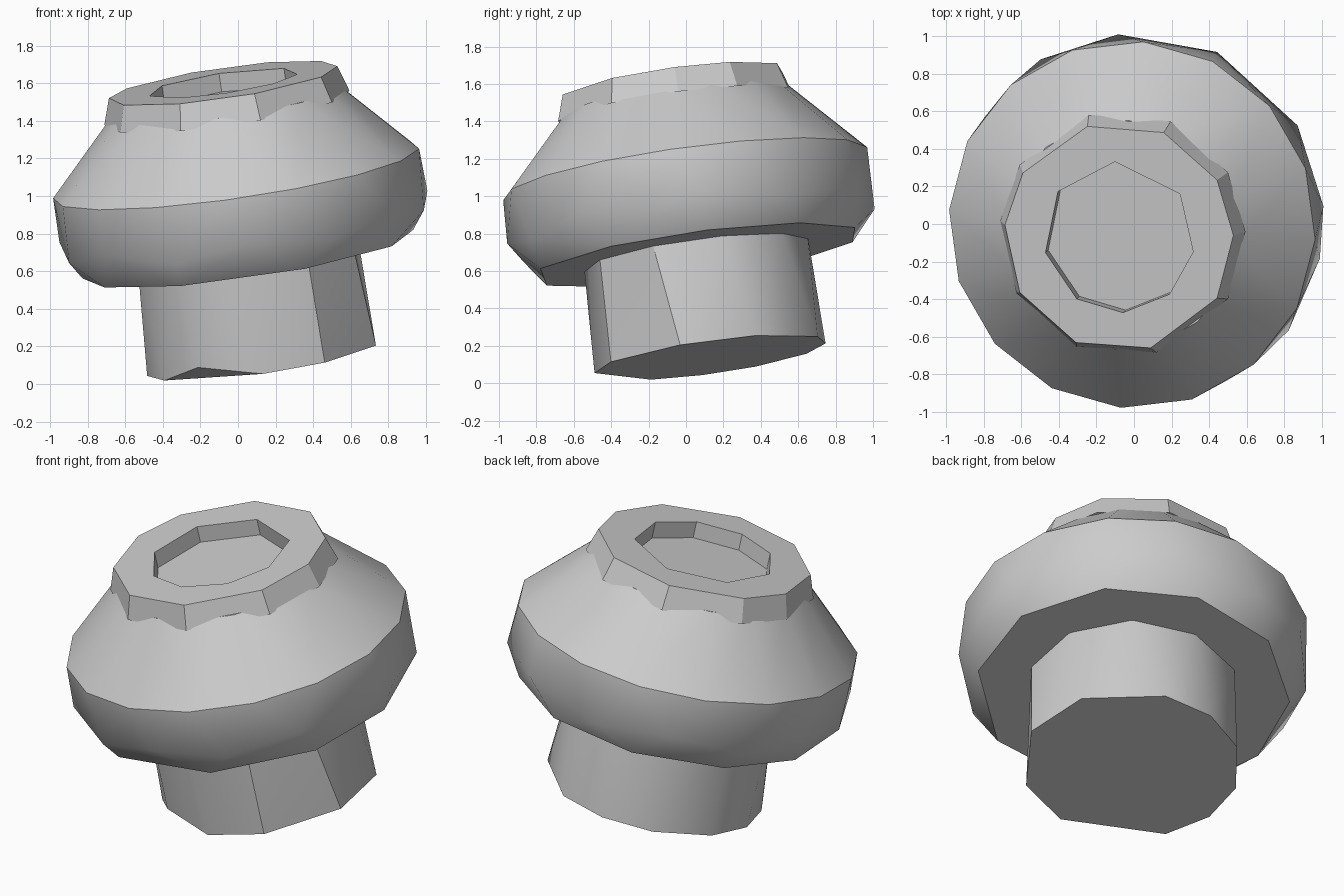
import bpy
import bmesh
import math
from mathutils import Vector

cube = bpy.data.objects.get("Cube")
if cube:
    bpy.data.objects.remove(cube)

# Single plain grey finish
grey = bpy.data.materials.new("plain_grey")
grey.use_nodes = True
colour = (0.6, 0.6, 0.6, 1)
grey.diffuse_color = colour
grey.node_tree.nodes["Principled BSDF"].inputs["Base Color"].default_value = colour

# The whole knob leans: rings are placed along this tilted axis
TOP = Vector((-0.08, -0.07, 1.6))
AXIS = Vector((-0.146, -0.137, 1)).normalized()
SIDE = (Vector((1, 0, 0)) - AXIS * AXIS.x).normalized()
FORE = AXIS.cross(SIDE)


def point(angle, radius, depth):
    a = math.radians(angle)
    return TOP - AXIS * depth + (SIDE * math.cos(a) + FORE * math.sin(a)) * radius


def ring(bm, angles, radius, depth):
    return [bm.verts.new(point(a, radius, depth)) for a in angles]


def even(count, offset):
    return [offset + 360 * i / count for i in range(count)]


def loop_edges(bm, verts):
    edges = []
    for a, b in zip(verts, verts[1:] + verts[:1]):
        edges.append(bm.edges.get((a, b)) or bm.edges.new((a, b)))
    return edges


def wall(bm, lower, upper):
    n = len(lower)
    for i in range(n):
        j = (i + 1) % n
        bm.faces.new((lower[i], lower[j], upper[j], upper[i]))


def hull(bm):
    found = bmesh.ops.convex_hull(bm, input=bm.verts)
    loose = set(found["geom_interior"]) | set(found["geom_unused"])
    bmesh.ops.delete(bm, geom=[v for v in loose if isinstance(v, bmesh.types.BMVert)],
                     context="VERTS")
    bmesh.ops.dissolve_limit(bm, angle_limit=math.radians(1),
                             verts=bm.verts, edges=bm.edges)


def finish(bm, name, crease):
    bmesh.ops.recalc_face_normals(bm, faces=bm.faces)
    mesh = bpy.data.meshes.new(name)
    bm.to_mesh(mesh)
    bm.free()
    mesh.materials.append(grey)
    obj = bpy.data.objects.new(name, mesh)
    bpy.context.collection.objects.link(obj)
    bpy.ops.object.select_all(action="DESELECT")
    obj.select_set(True)
    bpy.context.view_layer.objects.active = obj
    bpy.ops.object.shade_smooth_by_angle(angle=math.radians(crease))


# Wide head: sloped shoulder above a rough faceted band
bm = bmesh.new()
shoulder = even(16, -3.5)
ring(bm, shoulder, 0.615, 0.10)
ring(bm, shoulder, 0.985, 0.49)
band = [-36, -12, 5, 31, 65, 97, 122, 148, 172, 197, 222, 248, 273, 298]
ring(bm, band[0::2], 0.995, 0.74)
ring(bm, band[1::2], 0.985, 0.80)
ring(bm, [5, 40, 75, 110, 145, 178, 210, 246, 290, 330], 0.89, 0.935)
hull(bm)
finish(bm, "wide_head", 32)

# Collar with a shallow recess in its top
bm = bmesh.new()
corners = [2, 31, 67, 106, 147, 175, 210, 248, 286, 329]
foot = ring(bm, corners, 0.66, 0.14)
rim = ring(bm, corners, 0.615, 0)
recess = [36, 93, 144, 193, 236, 273, 312, 350]
lip = ring(bm, recess, 0.405, 0)
floor = ring(bm, recess, 0.405, 0.12)
wall(bm, foot, rim)
wall(bm, lip, floor)
bm.faces.new(floor)
bmesh.ops.triangle_fill(bm, use_beauty=True, normal=AXIS,
                        edges=loop_edges(bm, rim) + loop_edges(bm, lip))
finish(bm, "recessed_collar", 25)

# Stem, with one chipped corner at its base
bm = bmesh.new()
ring(bm, even(10, 14), 0.605, 0.9)
ring(bm, [346, 24, 69, 97, 125, 158, 185, 212, 270, 302], 0.625, 1.49)
ring(bm, [237], 0.625, 1.42)
hull(bm)
finish(bm, "stem", 32)
